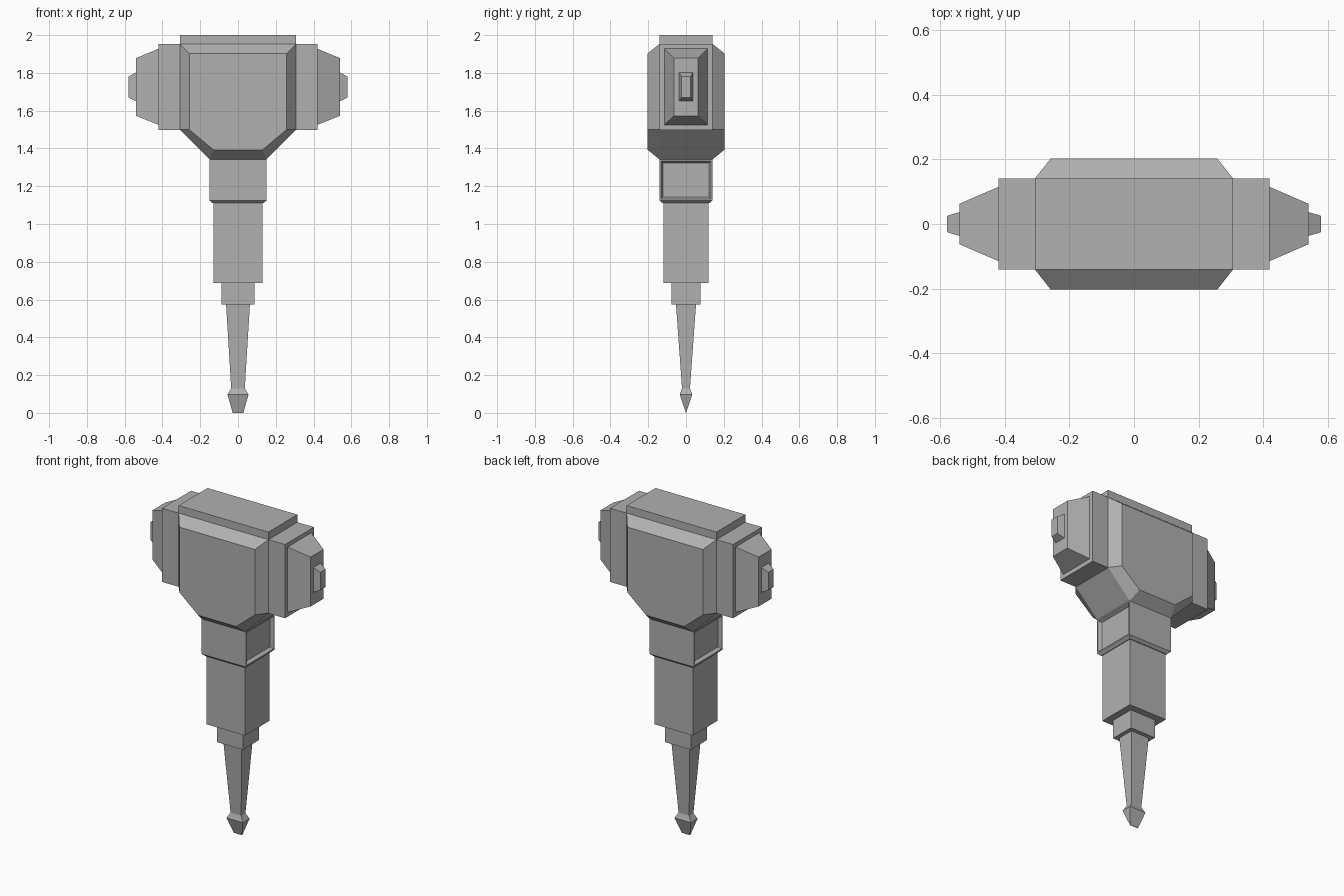
import bpy, bmesh

if "Cube" in bpy.data.objects:
    bpy.data.objects.remove(bpy.data.objects["Cube"])

# Dark grey finish shared by every part
steel = bpy.data.materials.new("dark_grey")
steel.diffuse_color = (0.44, 0.44, 0.44, 1.0)
steel.use_nodes = True
steel.node_tree.nodes["Principled BSDF"].inputs["Base Color"].default_value = steel.diffuse_color


def finish(name, bm):
    bmesh.ops.remove_doubles(bm, verts=bm.verts, dist=1e-5)
    bmesh.ops.recalc_face_normals(bm, faces=bm.faces)
    mesh = bpy.data.meshes.new(name)
    bm.to_mesh(mesh)
    bm.free()
    mesh.materials.append(steel)
    obj = bpy.data.objects.new(name, mesh)
    bpy.context.collection.objects.link(obj)
    return obj


def skin(rings):
    """Join closed rings of points into a capped solid."""
    bm = bmesh.new()
    loops = [[bm.verts.new(p) for p in ring] for ring in rings]
    n = len(loops[0])
    for a, b in zip(loops, loops[1:]):
        for i in range(n):
            j = (i + 1) % n
            bm.faces.new((a[i], a[j], b[j], b[i]))
    bm.faces.new(loops[0])
    bm.faces.new(loops[-1])
    return bm


def upright(sections):
    """Solid from (z, half x, half y) rectangles."""
    return skin([[(-x, -y, z), (x, -y, z), (x, y, z), (-x, y, z)]
                 for z, x, y in sections])


def sideways(side, sections):
    """Solid from (x, half y, low z, high z) rectangles on one side."""
    return skin([[(side * x, -y, lo), (side * x, y, lo),
                  (side * x, y, hi), (side * x, -y, hi)]
                 for x, y, lo, hi in sections])


# Head: funnel outline with bevelled front and back
def outline(y, top_x, top_z, low_x, low_z):
    half = [(low_x, low_z), (top_x, 1.5), (top_x, top_z)]
    pts = half + [(-x, z) for x, z in reversed(half)]
    return [(x, y, z) for x, z in pts]


outer = (0.307, 1.953, 0.15, 1.342)
inner = (0.258, 1.903, 0.13, 1.393)
finish("head", skin([outline(-0.203, *inner), outline(-0.141, *outer),
                     outline(0.141, *outer), outline(0.203, *inner)]))
finish("top_plate", upright([(1.953, 0.307, 0.141), (2.0, 0.307, 0.141)]))

# Striking ends: block, tapered cap and small nub on each side
for side, label in ((1, "right"), (-1, "left")):
    finish(label + "_block", sideways(side, [
        (0.307, 0.141, 1.498, 1.953), (0.42, 0.141, 1.498, 1.953)]))
    finish(label + "_cap", sideways(side, [
        (0.42, 0.115, 1.525, 1.928), (0.54, 0.063, 1.573, 1.878)]))
    finish(label + "_nub", sideways(side, [
        (0.54, 0.037, 1.65, 1.803), (0.58, 0.025, 1.67, 1.78)]))

# Collar with a recessed panel on each side
bm = upright([(1.11, 0.135, 0.125), (1.125, 0.152, 0.141), (1.342, 0.152, 0.141)])
bmesh.ops.recalc_face_normals(bm, faces=bm.faces)
panels = [f for f in bm.faces if abs(f.normal.x) > 0.99]
bmesh.ops.inset_individual(bm, faces=panels, thickness=0.012)
bmesh.ops.inset_individual(bm, faces=panels, thickness=0.014, depth=-0.02)
finish("collar", bm)

# Handle, step and tapered shaft ending in a wedge tip
finish("grip", upright([(0.688, 0.131, 0.12), (1.11, 0.131, 0.12)]))
finish("grip_step", upright([(0.573, 0.088, 0.078), (0.688, 0.088, 0.078)]))
finish("shaft", upright([(0.13, 0.036, 0.021), (0.573, 0.063, 0.053)]))
finish("spike_tip", upright([(0.0, 0.028, 0.001), (0.097, 0.056, 0.033),
                             (0.13, 0.036, 0.021)]))
